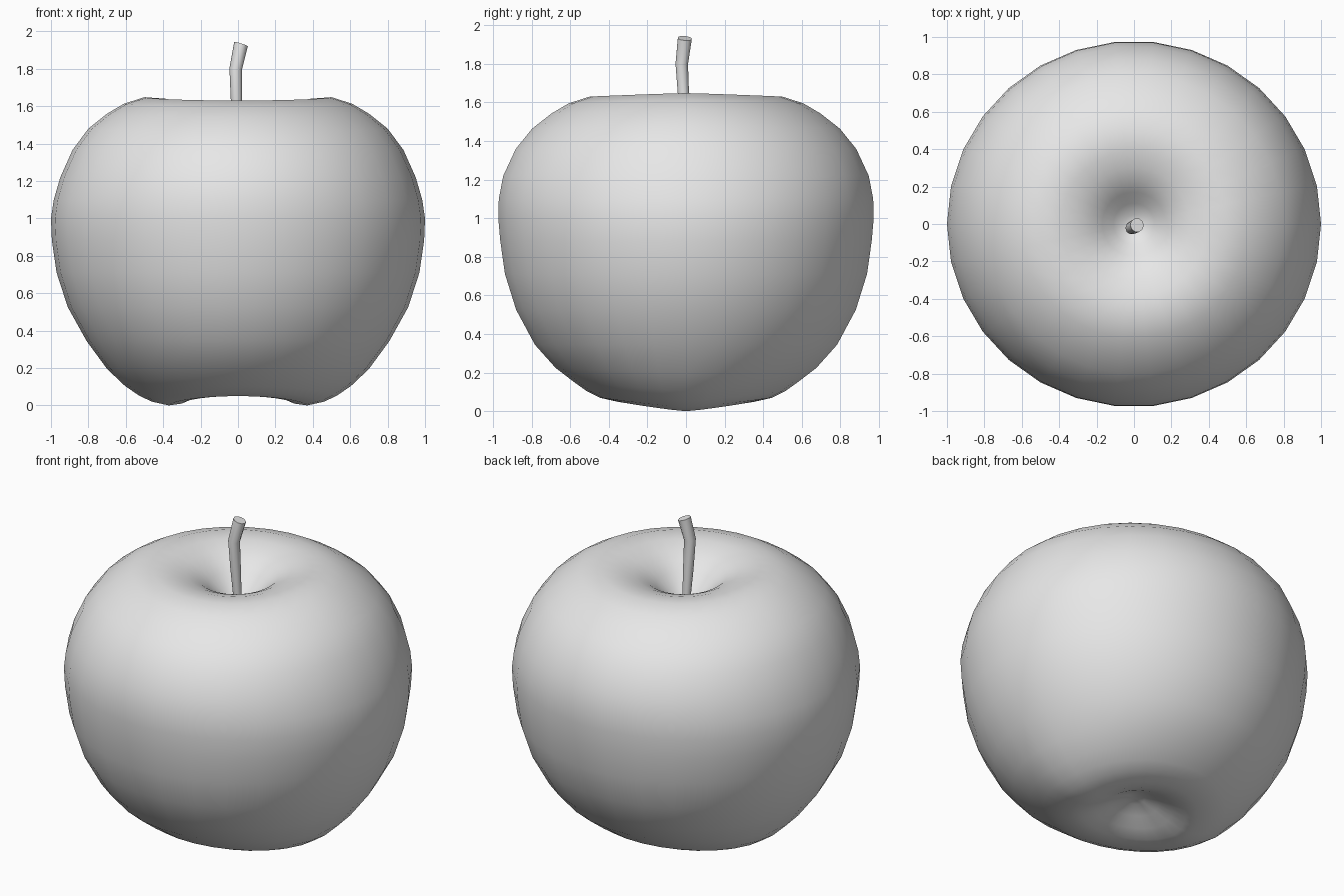
import bpy
import bmesh
from math import sin, cos, tau, radians
from mathutils import Vector

cube = bpy.data.objects.get("Cube")
if cube:
    bpy.data.objects.remove(cube)

grey = bpy.data.materials.new("light grey")
grey.use_nodes = True
colour = (0.8, 0.8, 0.8, 1)
grey.diffuse_color = colour
grey.node_tree.nodes["Principled BSDF"].inputs["Base Color"].default_value = colour


def clamp(value):
    return max(0.0, min(1.0, value))


def loft(name, rings, start, end, cap_angle):
    """Skin equal rings of points and close both ends with a fan to a centre point."""
    bm = bmesh.new()
    loops = [[bm.verts.new(point) for point in ring] for ring in rings]
    count = len(loops[0])
    poles = bm.verts.new(start), bm.verts.new(end)
    for i in range(count):
        j = (i + 1) % count
        for low, high in zip(loops, loops[1:]):
            bm.faces.new((low[i], low[j], high[j], high[i]))
        bm.faces.new((poles[0], loops[0][j], loops[0][i]))
        bm.faces.new((poles[1], loops[-1][i], loops[-1][j]))
    bmesh.ops.recalc_face_normals(bm, faces=bm.faces)
    mesh = bpy.data.meshes.new(name)
    bm.to_mesh(mesh)
    bm.free()
    mesh.materials.append(grey)
    obj = bpy.data.objects.new(name, mesh)
    bpy.context.collection.objects.link(obj)
    bpy.ops.object.select_all(action="DESELECT")
    obj.select_set(True)
    bpy.context.view_layer.objects.active = obj
    bpy.ops.object.shade_smooth_by_angle(angle=radians(cap_angle))
    return obj


# Fruit body: radius and height from the bottom hollow to the top hollow
profile = [
    (0.06, 0.13), (0.14, 0.09), (0.22, 0.045), (0.3, 0.01), (0.37, 0), (0.46, 0.02),
    (0.53, 0.053), (0.605, 0.105), (0.7, 0.195), (0.81, 0.345), (0.91, 0.525),
    (0.97, 0.71), (0.995, 0.88), (1, 1), (0.985, 1.1), (0.95, 1.22), (0.885, 1.365),
    (0.8, 1.48), (0.7, 1.56), (0.61, 1.613), (0.5, 1.648), (0.39, 1.64),
    (0.3, 1.61), (0.23, 1.575), (0.17, 1.525), (0.11, 1.465), (0.05, 1.42),
]


def body_point(radius, z, angle):
    # The base forms two feet at the sides; the crown dips slightly front and back
    depth = radius * (0.972 + 0.03 * clamp((z - 0.95) / 0.25))
    saddle = abs(sin(angle)) ** 1.2 * clamp(radius / 0.37)
    lift = 0.05 * clamp((0.33 - z) / 0.22) - 0.018 * clamp((z - 1.3) / 0.2)
    return radius * cos(angle), depth * sin(angle), z + lift * saddle


SIDES = 30
loft("fruit_body",
     [[body_point(r, z, tau * i / SIDES) for i in range(SIDES)] for r, z in profile],
     (0, 0, 0.14), (0, 0, 1.41), 80)

# Stem: bent tapered tube, each ring facing along its own direction
path = [
    (Vector((0, 0, 1.39)), Vector((0, 0, 1)), 0.022),
    (Vector((-0.008, -0.012, 1.62)), Vector((0, 0, 1)), 0.03),
    (Vector((-0.012, -0.022, 1.8)), Vector((0.1, 0.05, 1)), 0.034),
    (Vector((0.016, -0.006, 1.932)), Vector((0.32, 0.1, 1)), 0.038),
]


def stem_ring(centre, direction, radius, sides=10):
    turn = Vector((0, 0, 1)).rotation_difference(direction)
    return [centre + turn @ Vector((radius * cos(tau * i / sides), radius * sin(tau * i / sides), 0))
            for i in range(sides)]


loft("stem", [stem_ring(*step) for step in path], path[0][0], path[-1][0], 50)
